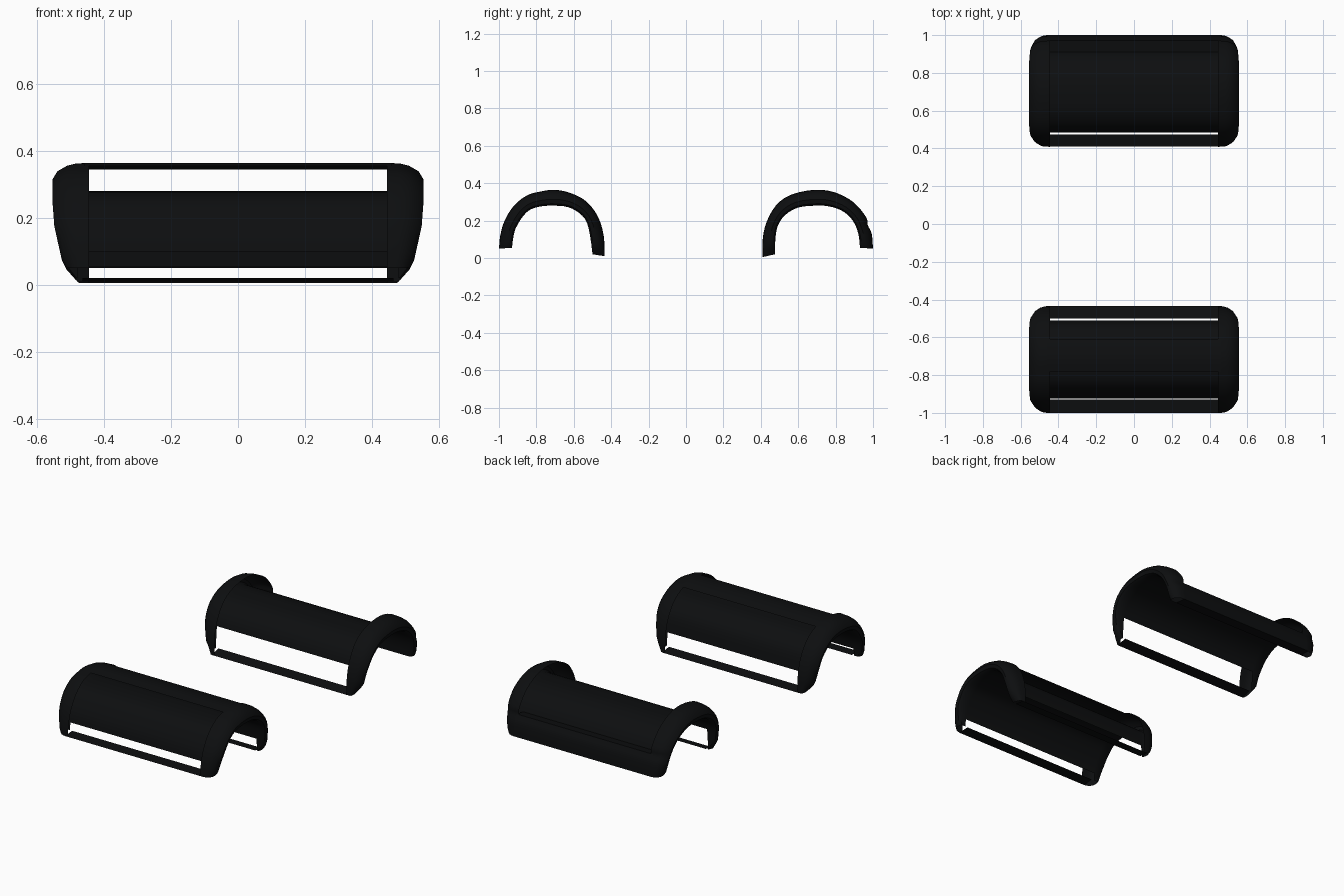
import bpy
from mathutils import Vector

if "Cube" in bpy.data.objects:
    bpy.data.objects.remove(bpy.data.objects["Cube"])

black = bpy.data.materials.new("black_plastic")
black.diffuse_color = (0.004, 0.0045, 0.005, 1)
black.use_nodes = True
black.node_tree.nodes["Principled BSDF"].inputs["Base Color"].default_value = black.diffuse_color
STEPS = 3  # spline subdivisions per profile segment


def smooth(points):
    """Catmull-Rom curve through the (y, z) points."""
    p = [Vector(q) for q in points]
    p = [2 * p[0] - p[1]] + p + [2 * p[-1] - p[-2]]
    out = []
    for i in range(1, len(p) - 2):
        a, b, c, d = p[i - 1:i + 3]
        for s in range(STEPS):
            t = s / STEPS
            out.append(0.5 * (2 * b + (c - a) * t + (2 * a - 5 * b + 4 * c - d) * t * t
                              + (3 * b - a - 3 * c + d) * t ** 3))
    return out + [p[-2]]


def make(name, rows):
    """Skin a grid of points and shade it smooth with sharp edges kept."""
    n = len(rows[0])
    verts = [v for r in rows for v in r]
    faces = [(i * n + j, i * n + j + 1, (i + 1) * n + j + 1, (i + 1) * n + j)
             for i in range(len(rows) - 1) for j in range(n - 1)]
    me = bpy.data.meshes.new(name)
    me.from_pydata(verts, [], faces)
    me.materials.append(black)
    ob = bpy.data.objects.new(name, me)
    bpy.context.collection.objects.link(ob)
    bpy.ops.object.select_all(action='DESELECT')
    ob.select_set(True)
    bpy.context.view_layer.objects.active = ob
    bpy.ops.object.shade_smooth_by_angle(angle=0.7)


def sheet(name, path, half):
    """Panel spanning the width along a (y, z) path."""
    make(name, [[(-half, y, z), (half, y, z)] for y, z in path])


def bulge(z):
    """How far the flare stands out at a given height."""
    keys = [(0, .1), (.06, .62), (.2, .93), (.29, 1), (.4, 1)]
    for (a, u), (b, v) in zip(keys, keys[1:]):
        if z <= b:
            return u + (v - u) * max(0, z - a) / (b - a)
    return 1


# flare section: (x, blend from inner edge 0 to outer edge 1)
SECTION = [(.48, 0), (.535, 0), (.55, .12), (.555, .4), (.54, .7), (.51, .9), (.485, .97), (.445, 1)]


def arch(name, outer, inner, liner, strips):
    out, inn = smooth(outer), smooth(inner)
    # flared lips at both ends
    for side, s in (("left", -1), ("right", 1)):
        rows = []
        for o, i in zip(out, inn):
            row = []
            for x, f in SECTION:
                q = i.lerp(o, f)
                xx = .47 + (x - .47) * bulge(o.y) if x > .48 else x
                row.append((s * xx, q.x, q.y))
            rows.append(row)
        make(f"{name}_{side}_flare", rows)
    # recessed liner panel, stopping short of the bottom to leave a slot
    sheet(name + "_liner", inn[liner[0]:liner[1]], .485)
    # bottom ledges between the flare ends
    for label, k in (("front", 0), ("back", -1)):
        sheet(f"{name}_{label}_ledge", [out[k], inn[k]], .465)
    # outer strips joining the two flares
    for k, (a, b) in enumerate(strips):
        sheet(f"{name}_strip_{k}", out[a * STEPS:b * STEPS + 1], .46)
    return out, inn


front_outer = [(-1, .05), (-.993, .12), (-.97, .2), (-.92, .28), (-.85, .335), (-.78, .355),
               (-.70, .365), (-.61, .345), (-.53, .3), (-.47, .22), (-.44, .12), (-.435, .01)]
front_inner = [(-.93, .055), (-.925, .1), (-.91, .16), (-.87, .225), (-.83, .26), (-.77, .277),
               (-.70, .28), (-.63, .272), (-.57, .24), (-.53, .19), (-.51, .1), (-.50, .02)]
back_outer = [(.41, .005), (.41, .1), (.43, .19), (.48, .28), (.56, .338), (.69, .365),
              (.80, .35), (.90, .295), (.965, .215), (.972, .175), (.993, .13), (1, .05)]
back_inner = [(.475, .02), (.478, .1), (.49, .17), (.53, .23), (.6, .27), (.69, .28),
              (.76, .277), (.83, .255), (.88, .215), (.91, .165), (.925, .11), (.93, .055)]

arch("front_arch", front_outer, front_inner, (3, 31), [(5, 7)])
o, i = arch("back_arch", back_outer, back_inner, (5, 34), [(9, 11)])
# shelf closing the rear strip against the liner
sheet("back_arch_shelf", [o[9 * STEPS], i[9 * STEPS]], .46)
